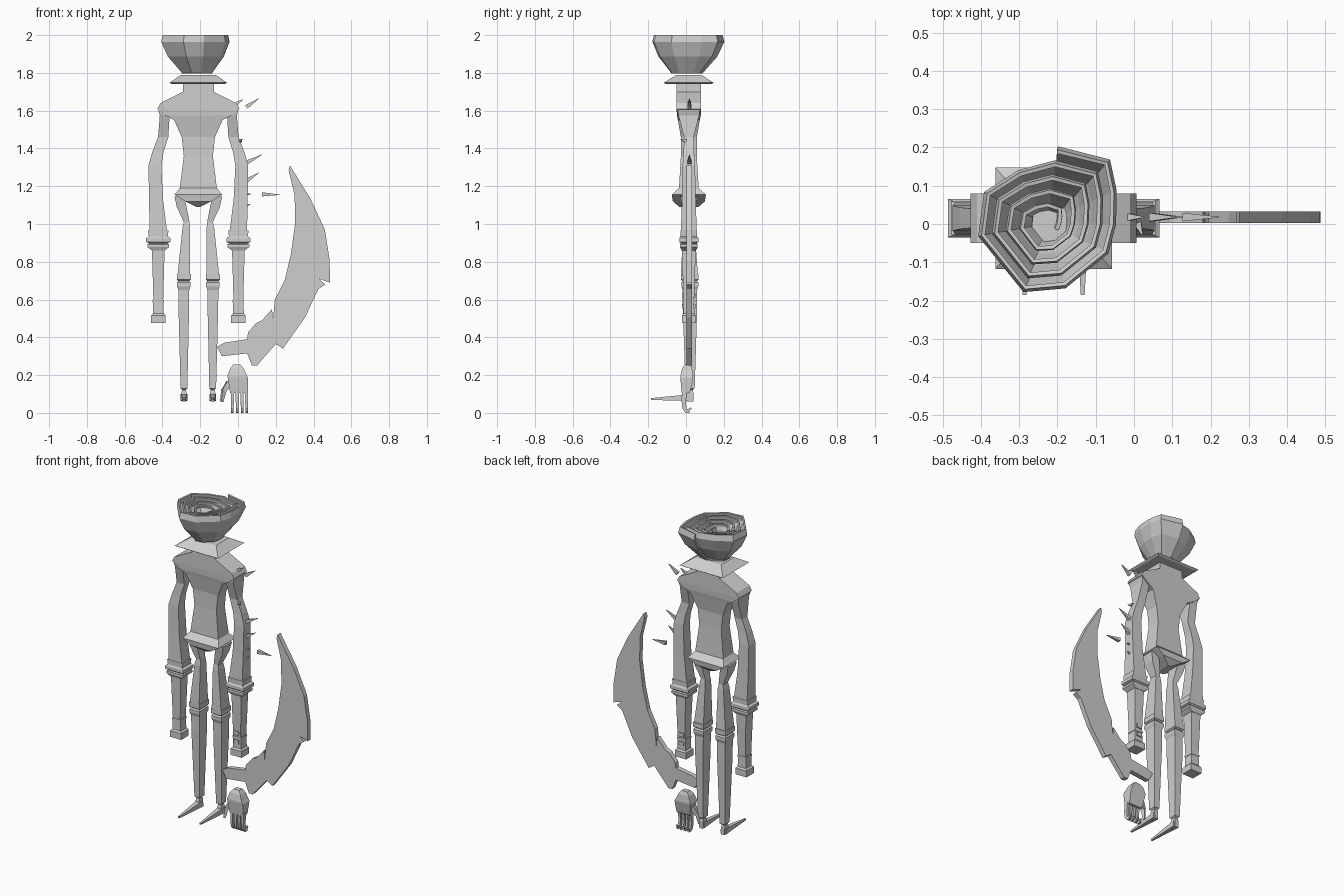
import bpy, bmesh, math
from mathutils import Vector, Matrix

CX, CY = -0.21, 0.015          # body axis
grey = bpy.data.materials.new("plain_grey")
grey.diffuse_color = (0.62, 0.62, 0.62, 1)


def finish(name, bm, normals=True):
    if normals:
        bmesh.ops.recalc_face_normals(bm, faces=bm.faces)
    me = bpy.data.meshes.new(name)
    bm.to_mesh(me)
    bm.free()
    me.materials.append(grey)
    ob = bpy.data.objects.new(name, me)
    bpy.context.collection.objects.link(ob)
    return ob


def loft(name, sections, x0=CX, side=1):
    """Stack of rectangles: (z, x offset, half x, y centre, half y)."""
    bm = bmesh.new()
    rings = []
    for z, ox, hx, cy, hy in sections:
        rings.append([bm.verts.new((x0 + side * (ox + a * hx), cy + b * hy, z))
                      for a, b in ((-1, -1), (1, -1), (1, 1), (-1, 1))])
    for r, q in zip(rings, rings[1:]):
        for i in range(4):
            j = (i + 1) % 4
            bm.faces.new((r[i], r[j], q[j], q[i]))
    bm.faces.new(rings[0])
    bm.faces.new(rings[-1])
    return finish(name, bm)


def spike(name, a, b, r0, r1):
    """Four-sided tapered bar from a to b."""
    a, b = Vector(a), Vector(b)
    d = b - a
    bm = bmesh.new()
    m = (Matrix.Translation((a + b) / 2) @ d.to_track_quat('Z', 'Y').to_matrix().to_4x4()
         @ Matrix.Rotation(math.pi / 4, 4, 'Z'))
    bmesh.ops.create_cone(bm, cap_ends=True, segments=4, radius1=r0 * 1.414,
                          radius2=r1 * 1.414, depth=d.length, matrix=m)
    return finish(name, bm)


# torso with neck, shoulders and pointed hips
loft("torso", [
    (1.745, 0, .082, CY, .065), (1.70, 0, .082, CY, .065),
    (1.64, 0, .20, CY, .065), (1.61, 0, .217, CY, .065),
    (1.575, 0, .175, CY, .063), (1.55, 0, .128, CY, .058),
    (1.46, 0, .088, CY, .042), (1.36, 0, .077, CY, .042),
    (1.19, 0, .098, CY, .052), (1.155, 0, .126, CY, .09),
    (1.12, 0, .07, CY, .085), (1.09, 0, .01, CY, .05)])

# flared collar
loft("collar", [(1.74, 0, .14, CY, .12), (1.748, 0, .152, CY, .132),
                (1.79, 0, .092, CY, .065)])

# arms and legs, mirrored about the body axis
for side, tag in ((-1, "left"), (1, "right")):
    loft(tag + "_upper_arm", [
        (1.61, .185, .028, CY, .06), (1.575, .178, .026, CY, .055),
        (1.46, .186, .027, CY, .025), (1.38, .214, .030, CY, .028),
        (1.31, .230, .034, CY, .033), (1.13, .224, .037, CY, .036),
        (0.965, .212, .046, CY, .042)], side=side)
    loft(tag + "_elbow_cuff", [
        (.965, .212, .054, CY, .044), (.935, .212, .050, CY, .044),
        (.925, .212, .064, CY, .050), (.905, .212, .064, CY, .050),
        (.898, .212, .048, CY, .042), (.892, .212, .058, CY, .047),
        (.878, .212, .058, CY, .047), (.86, .212, .034, CY, .038)], side=side)
    loft(tag + "_forearm", [
        (.87, .212, .034, CY, .036), (.78, .212, .031, CY, .034),
        (.597, .212, .026, CY, .028), (.597, .212, .030, CY, .030),
        (.585, .212, .030, CY, .030), (.585, .212, .027, CY, .028),
        (.525, .212, .029, CY, .029), (.515, .212, .039, CY, .037),
        (.475, .212, .039, CY, .037)], side=side)
    loft(tag + "_thigh", [
        (1.145, .100, .026, CY, .045), (1.09, .088, .026, CY, .036),
        (1.01, .062, .015, CY, .025), (.98, .064, .020, CY, .030),
        (.73, .077, .033, .018, .045)], side=side)
    loft(tag + "_knee_cuff", [
        (.735, .077, .037, .02, .047), (.705, .077, .037, .02, .047),
        (.698, .077, .029, .02, .037), (.69, .077, .036, .02, .045),
        (.67, .077, .036, .02, .045), (.65, .077, .028, .02, .038)], side=side)
    loft(tag + "_shin", [
        (.66, .077, .029, .02, .038), (.55, .077, .028, .021, .038),
        (.13, .076, .018, .022, .024), (.122, .076, .010, .022, .014),
        (.105, .076, .014, .022, .018), (.06, .076, .011, .022, .018)], side=side)
    fx = CX + side * .076
    spike(tag + "_pointed_foot", (fx, .035, .082), (fx, -.185, .073), .018, .005)

# rose head: one wall winding inward, each column a bowl-shaped petal edge
outline = [(-.20, .198), (-.063, .168), (-.043, .09), (-.041, 0), (-.058, -.08),
           (-.175, -.18), (-.293, -.195), (-.427, -.035), (-.414, .095), (-.314, .163)]
hub = Vector((-.235, 0))
bm = bmesh.new()
cols = []
for i in range(45):
    s = 1 - .0185 * i
    inner = min(1, max(0, (i - 8) / 36))
    p = Vector(outline[i % 10]) - hub
    col = []
    for f, z in ((.42, 1.80 + .09 * inner), (.82, 1.89 + .05 * inner),
                 (1.0, 1.965 - .01 * inner), (.955, 2.0 - .035 * inner)):
        shift = .025 * (1 - f)
        col.append(bm.verts.new((hub.x + p.x * f * s + shift, p.y * f * s, z)))
    cols.append(col)
for c, d in zip(cols, cols[1:]):
    for k in range(3):
        bm.faces.new((c[k], c[k + 1], d[k + 1], d[k]))
rose = finish("rose_petals", bm)
mod = rose.modifiers.new("thickness", 'SOLIDIFY')
mod.thickness = .010
mod.offset = 0


def disc(name, scale, z):
    bm = bmesh.new()
    lo = [bm.verts.new((hub.x + .014 + (x - hub.x) * scale, y * scale, z)) for x, y in outline]
    g = bmesh.ops.extrude_face_region(bm, geom=[bm.faces.new(lo)])
    bmesh.ops.translate(bm, vec=(0, 0, .008),
                        verts=[v for v in g["geom"] if isinstance(v, bmesh.types.BMVert)])
    return finish(name, bm)


disc("rose_base", .41, 1.797)
disc("rose_heart", .24, 1.925)

# curved notched blade with grip, extruded from its outline
blade = [(-.112, .35), (-.085, .30), (.048, .315), (.074, .25), (.10, .25),
         (.20, .365), (.238, .34), (.355, .505), (.425, .655), (.462, .68),
         (.428, .71), (.487, .69), (.485, .81), (.46, .97), (.386, 1.13),
         (.275, 1.31), (.268, 1.285), (.30, 1.15), (.302, 1.0), (.28, .84),
         (.248, .705), (.195, .60), (.185, .49), (.18, .55), (.127, .49),
         (.095, .475), (.053, .425), (.048, .39), (-.07, .372)]
bm = bmesh.new()
f = bm.faces.new([bm.verts.new((x, .003, z)) for x, z in blade])
g = bmesh.ops.extrude_face_region(bm, geom=[f])
bmesh.ops.translate(bm, vec=(0, .03, 0),
                    verts=[v for v in g["geom"] if isinstance(v, bmesh.types.BMVert)])
bmesh.ops.triangulate(bm, faces=[q for q in bm.faces if len(q.verts) > 4])
finish("curved_blade", bm)

# thorns beside the right arm
thorns = [(-.02, 1.63, .027, 1.66), (.045, 1.62, .11, 1.665), (.045, 1.325, .128, 1.368),
          (.045, 1.23, .112, 1.272), (.03, 1.16, .07, 1.157), (.127, 1.157, .222, 1.155),
          (.03, 1.09, .065, 1.105)]
for n, (x0, z0, x1, z1) in enumerate(thorns):
    spike("thorn_%d" % n, (x0, .018, z0), (x1, .018, z1), .011, .001)
spike("front_thorn", (.01, 0, 1.44), (.022, -.03, 1.45), .010, .001)

# small wrist plates on the right forearm
for z in (.62, .565):
    for y in (-.016, .046):
        loft("wrist_plate", [(z - .012, 0, .017, y, .004), (z + .012, 0, .017, y, .004)], x0=0)

# detached hand: domed palm, four hooked fingers and a thumb
loft("palm", [(.255, -.006, .020, .008, .016), (.235, -.006, .036, .006, .026),
              (.195, -.004, .052, .004, .034), (.185, 0, .054, .004, .034),
              (.12, .004, .048, 0, .024), (.105, .004, .046, -.002, .020)], x0=0)
for n, x in enumerate((-.030, -.004, .022, .046)):
    loft("finger_%d" % n, [(.12, 0, .008, -.008, .014), (.06, 0, .008, -.012, .011),
                           (.025, 0, .007, -.008, .011), (.008, 0, .007, .004, .014),
                           (0, 0, .006, .010, .010)], x0=x)
    spike("fingertip_%d" % n, (x, .008, .010), (x, .028, .026), .007, .005)
spike("thumb_base", (-.045, 0, .16), (-.076, -.006, .115), .017, .011)
spike("thumb_tip", (-.074, -.006, .125), (-.086, -.012, .06), .011, .007)
